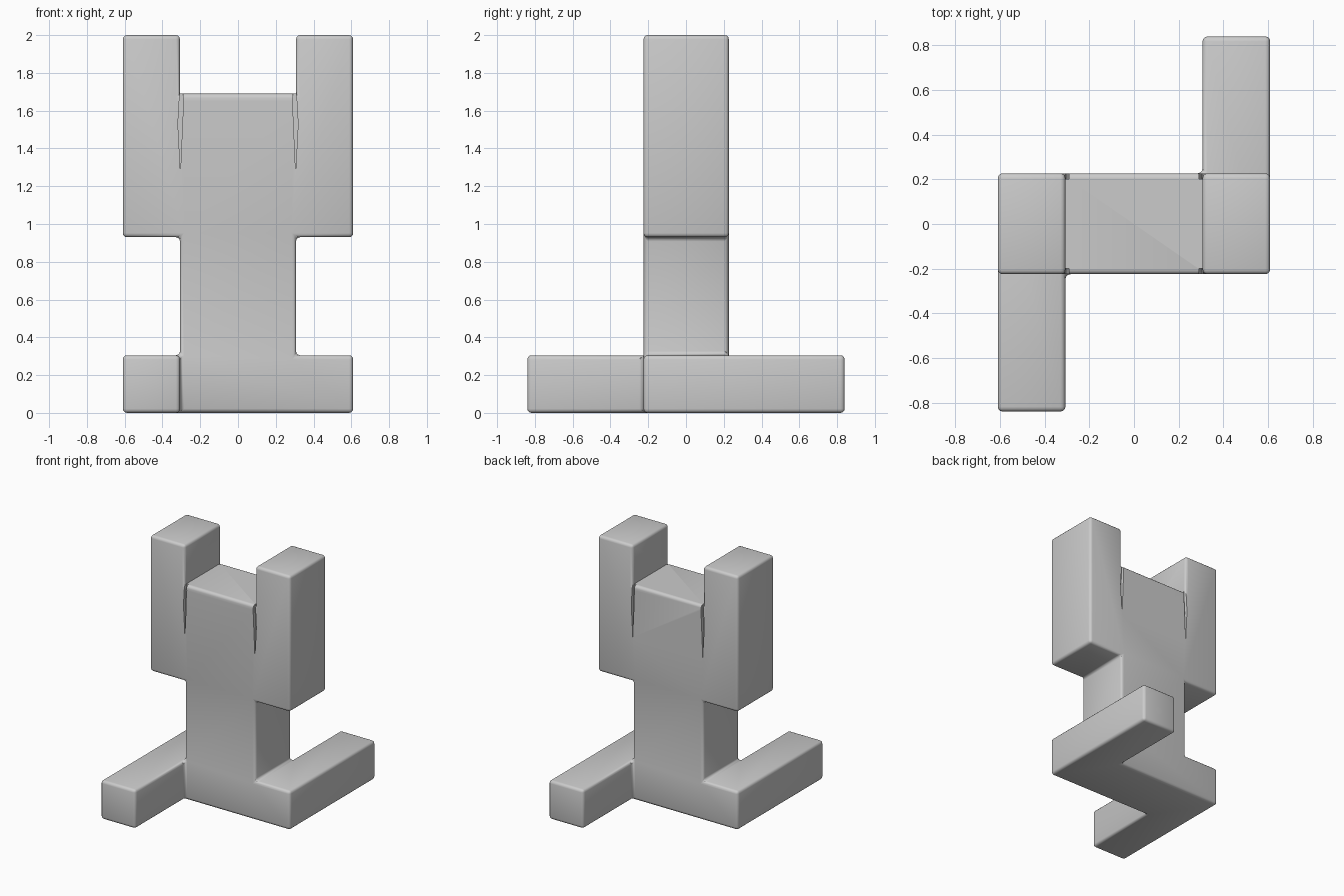
import bpy, bmesh, math
from mathutils import Vector

if "Cube" in bpy.data.objects:
    bpy.data.objects.remove(bpy.data.objects["Cube"])

X = [-0.61, -0.307, 0.307, 0.61]
Y = [-0.84, -0.225, 0.227, 0.84]
Z = [0, 0.305, 0.93, 1.69, 2.0]

# Solid blocks on the lattice: torso, shoulders and arms, feet
cells = {(1, 1, k) for k in range(3)}
cells |= {(i, 1, k) for i in (0, 2) for k in (0, 2, 3)}
cells |= {(0, 0, 0), (2, 2, 0)}


def new_object(name, bm):
    mesh = bpy.data.meshes.new(name)
    bmesh.ops.recalc_face_normals(bm, faces=bm.faces)
    bm.to_mesh(mesh)
    bm.free()
    ob = bpy.data.objects.new(name, mesh)
    bpy.context.collection.objects.link(ob)
    return ob


# Outer skin of the blocks
bm = bmesh.new()
for c in cells:
    for axis in range(3):
        for side in (0, 1):
            n = list(c)
            n[axis] += 2 * side - 1
            if tuple(n) in cells:
                continue
            u, v = [a for a in range(3) if a != axis]
            verts = []
            for du, dv in ((0, 0), (1, 0), (1, 1), (0, 1)):
                p = list(c)
                p[axis] += side
                p[u] += du
                p[v] += dv
                verts.append(bm.verts.new((X[p[0]], Y[p[1]], Z[p[2]])))
            bm.faces.new(verts)
bmesh.ops.remove_doubles(bm, verts=bm.verts, dist=1e-4)
bmesh.ops.recalc_face_normals(bm, faces=bm.faces)
bmesh.ops.dissolve_limit(bm, angle_limit=0.02, verts=bm.verts, edges=bm.edges)

# Rounded edges, leaving the crease between head and arms sharp
edges = [e for e in bm.edges if e.calc_face_angle(0) > 0.5
         and not (e.calc_face_angle_signed(0) < 0
                  and all(abs(v.co.z - Z[3]) < 1e-3 for v in e.verts))]
bmesh.ops.bevel(bm, geom=edges, offset=0.022, offset_type='OFFSET',
                segments=3, profile=0.5, affect='EDGES', clamp_overlap=True)
body = new_object("figure_body", bm)

# Thin tapering grooves between head and arms, front and back
profile = [(0.293, 1.72), (0.289, 1.65), (0.305, 1.28), (0.318, 1.53), (0.307, 1.72)]
bm = bmesh.new()
for sx in (-1, 1):
    for y0, y1 in ((-0.3, Y[1] + 0.025), (Y[2] - 0.025, 0.3)):
        f = bm.faces.new([bm.verts.new((sx * x, y0, z)) for x, z in profile])
        ext = bmesh.ops.extrude_face_region(bm, geom=[f])
        moved = [g for g in ext["geom"] if isinstance(g, bmesh.types.BMVert)]
        bmesh.ops.translate(bm, vec=Vector((0, y1 - y0, 0)), verts=moved)
cutter = new_object("groove_cutter", bm)
cutter.hide_render = True
cutter.display_type = 'WIRE'

mod = body.modifiers.new("grooves", 'BOOLEAN')
mod.operation = 'DIFFERENCE'
mod.solver = 'EXACT'
mod.object = cutter

bpy.context.view_layer.objects.active = body
body.select_set(True)
bpy.ops.object.modifier_apply(modifier="grooves")
bpy.data.objects.remove(cutter)
bpy.ops.object.shade_smooth_by_angle(angle=math.radians(35))
